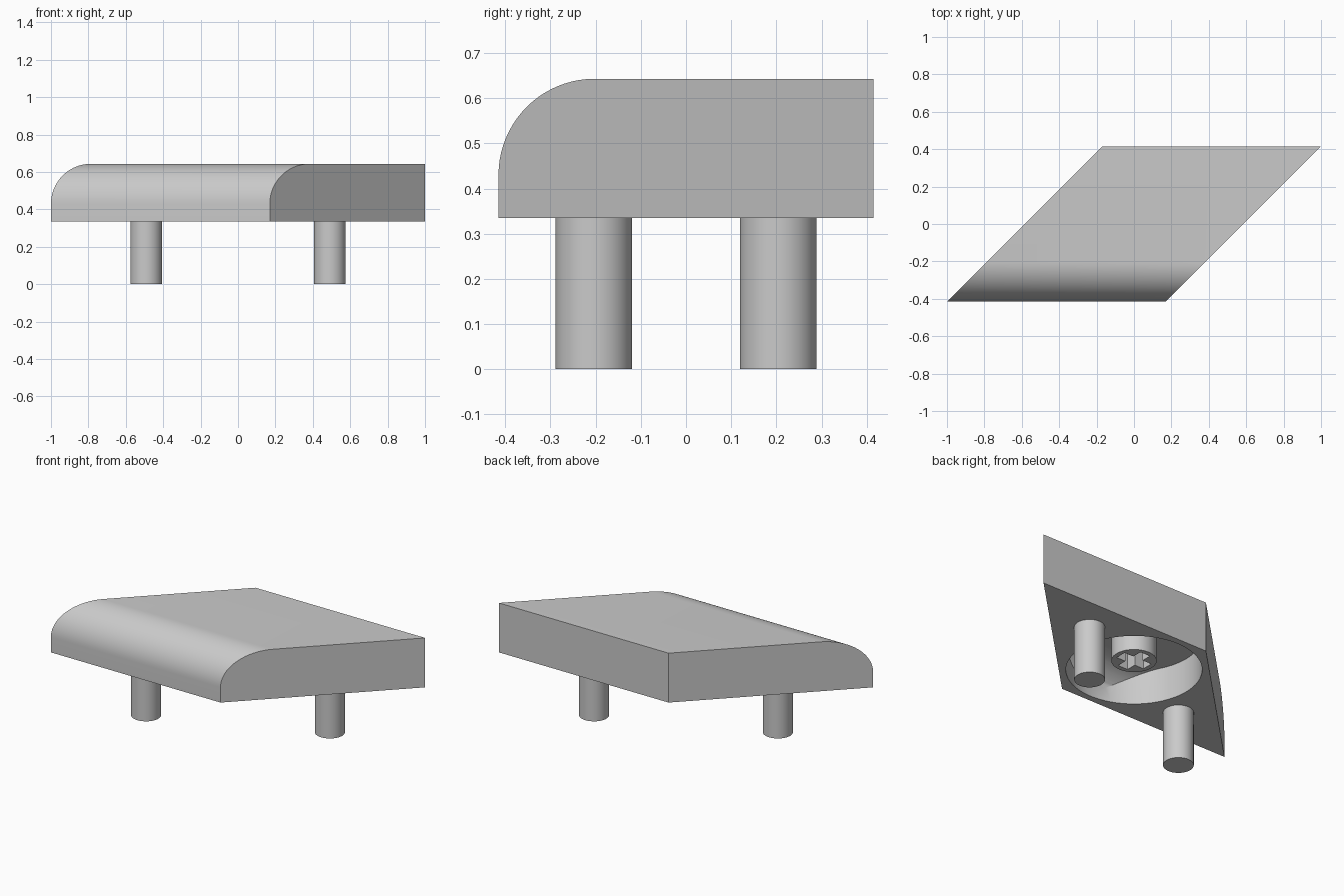
import bpy, bmesh
from math import sin, cos, pi, radians
from mathutils import Vector

cube = bpy.data.objects.get("Cube")
if cube:
    bpy.data.objects.remove(cube)

grey = bpy.data.materials.new("mid grey")
grey.use_nodes = True
GREY = (0.59, 0.59, 0.59, 1)
grey.diffuse_color = GREY
grey.node_tree.nodes["Principled BSDF"].inputs["Base Color"].default_value = GREY


def prism(name, points, vector):
    """Extrude a closed outline along a vector."""
    bm = bmesh.new()
    face = bm.faces.new([bm.verts.new(p) for p in points])
    out = bmesh.ops.extrude_face_region(bm, geom=[face], use_keep_orig=True)
    top = [g for g in out["geom"] if isinstance(g, bmesh.types.BMVert)]
    bmesh.ops.translate(bm, vec=Vector(vector), verts=top)
    bmesh.ops.recalc_face_normals(bm, faces=bm.faces)
    mesh = bpy.data.meshes.new(name)
    bm.to_mesh(mesh)
    bm.free()
    mesh.materials.append(grey)
    obj = bpy.data.objects.new(name, mesh)
    bpy.context.collection.objects.link(obj)
    return obj


def cylinder(name, x, y, radius, z0, z1, sides=48):
    ring = [(x + radius * cos(2 * pi * i / sides), y + radius * sin(2 * pi * i / sides), z0)
            for i in range(sides)]
    return prism(name, ring, (0, 0, z1 - z0))


def rounded_profile(front, back, bottom, top, radius, steps=20):
    """Side outline in y and z with a rounded upper front edge."""
    arc = [(front + radius * (1 - cos(pi / 2 * i / steps)),
            top - radius * (1 - sin(pi / 2 * i / steps))) for i in range(steps + 1)]
    return [(front, bottom)] + arc + [(back, top), (back, bottom)]


def select_only(obj):
    bpy.ops.object.select_all(action="DESELECT")
    obj.select_set(True)
    bpy.context.view_layer.objects.active = obj


def boolean(obj, tool, operation):
    """Apply a boolean and discard the tool."""
    tool.hide_render = True
    mod = obj.modifiers.new("cut", "BOOLEAN")
    mod.operation, mod.object, mod.solver = operation, tool, "EXACT"
    select_only(obj)
    bpy.ops.object.modifier_apply(modifier=mod.name)
    bpy.data.objects.remove(tool)


BASE, TOP, HALF_Y, HALF_X = 0.335, 0.643, 0.415, 0.585
CEILING = 0.545

# Slanted body with a rounded front edge
body = prism("slanted_body",
             [(y - HALF_X, y, z) for y, z in rounded_profile(-HALF_Y, HALF_Y, BASE, TOP, 0.213)],
             (2 * HALF_X, 0, 0))

# Round recess underneath, its ceiling following the rounded front
recess = cylinder("recess_cutter", 0, 0, 0.376, 0.25, 0.7, 72)
vault = prism("vault_cutter",
              [(-0.6, y, z) for y, z in rounded_profile(-0.38, 0.6, 0.2, CEILING, 0.21)],
              (1.2, 0, 0))
boolean(recess, vault, "INTERSECT")
boolean(body, recess, "DIFFERENCE")

# Central boss with a cross-shaped socket
boss = cylinder("socket_boss", 0, 0, 0.125, 0.393, CEILING + 0.01)
a, w = 0.096, 0.034
quarter = [Vector((a, -w, 0.3)), Vector((a, w, 0.3)), Vector((w, w, 0.3))]
cross = []
for k in range(4):
    c, s = round(cos(k * pi / 2)), round(sin(k * pi / 2))
    cross += [(c * p.x - s * p.y, s * p.x + c * p.y, p.z) for p in quarter]
boolean(boss, prism("cross_cutter", cross, (0, 0, CEILING - 0.3)), "DIFFERENCE")

# Two pegs on the long diagonal
pegs = [cylinder(name, side * 0.491, side * 0.204, 0.085, 0, BASE + 0.005)
        for name, side in (("front_peg", -1), ("back_peg", 1))]

for part in [body, boss] + pegs:
    select_only(part)
    bpy.ops.object.shade_smooth_by_angle(angle=radians(30))
